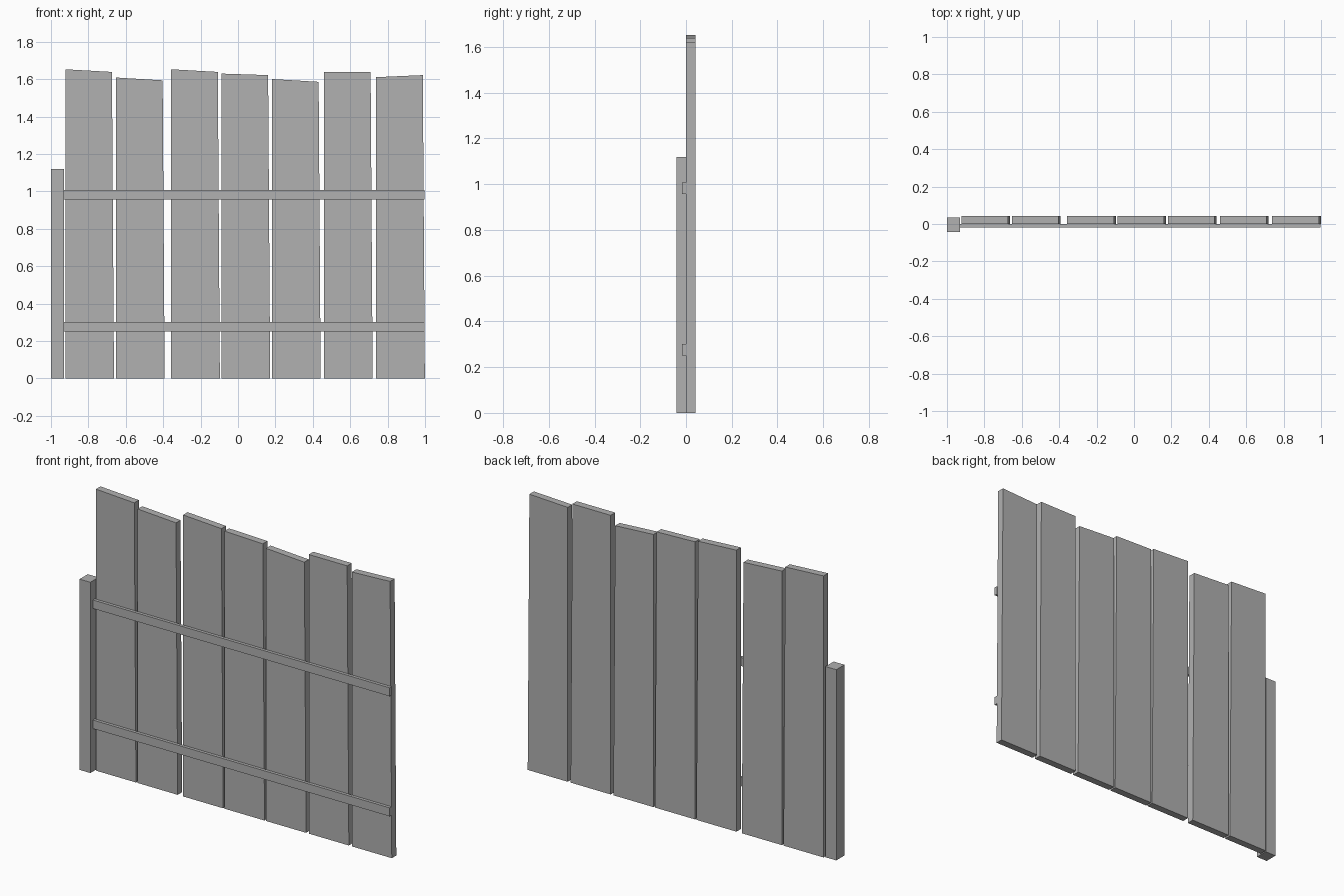
import bpy, bmesh

if "Cube" in bpy.data.objects:
    bpy.data.objects.remove(bpy.data.objects["Cube"])

# Mid grey wood
wood = bpy.data.materials.new("grey_wood")
wood.diffuse_color = (0.44, 0.44, 0.44, 1)
wood.use_nodes = True
wood.node_tree.nodes["Principled BSDF"].inputs["Base Color"].default_value = wood.diffuse_color


def prism(name, profile, y0, y1):
    """Extrude an (x, z) outline from y0 to y1."""
    bm = bmesh.new()
    face = bm.faces.new([bm.verts.new((x, y0, z)) for x, z in profile])
    ext = bmesh.ops.extrude_face_region(bm, geom=[face])
    verts = [v for v in ext["geom"] if isinstance(v, bmesh.types.BMVert)]
    bmesh.ops.translate(bm, vec=(0, y1 - y0, 0), verts=verts)
    bmesh.ops.recalc_face_normals(bm, faces=bm.faces)
    mesh = bpy.data.meshes.new(name)
    bm.to_mesh(mesh)
    bm.free()
    mesh.materials.append(wood)
    obj = bpy.data.objects.new(name, mesh)
    bpy.context.collection.objects.link(obj)
    return obj


def box(name, x0, x1, y0, y1, z0, z1):
    return prism(name, [(x0, z0), (x1, z0), (x1, z1), (x0, z1)], y0, y1)


# Uneven planks: left edge, height at left, height at right
planks = [(-0.923, 1.653, 1.639), (-0.652, 1.609, 1.594), (-0.357, 1.653, 1.639),
          (-0.088, 1.63, 1.622), (0.182, 1.601, 1.586), (0.46, 1.639, 1.639),
          (0.739, 1.611, 1.622)]
WIDTH, TAPER = 0.26, 0.011
for i, (x, zl, zr) in enumerate(planks):
    outline = [(x, 0), (x + WIDTH, 0), (x + WIDTH - TAPER, zr), (x, zl)]
    prism(f"plank_{i + 1}", outline, 0, 0.042)

# Horizontal rails on the front
for name, z in (("lower_rail", 0.252), ("upper_rail", 0.957)):
    box(name, -0.93, 0.998, -0.018, 0, z, z + 0.05)

# Short square post at the left end
box("post", -1, -0.93, -0.042, 0.034, 0, 1.12)
